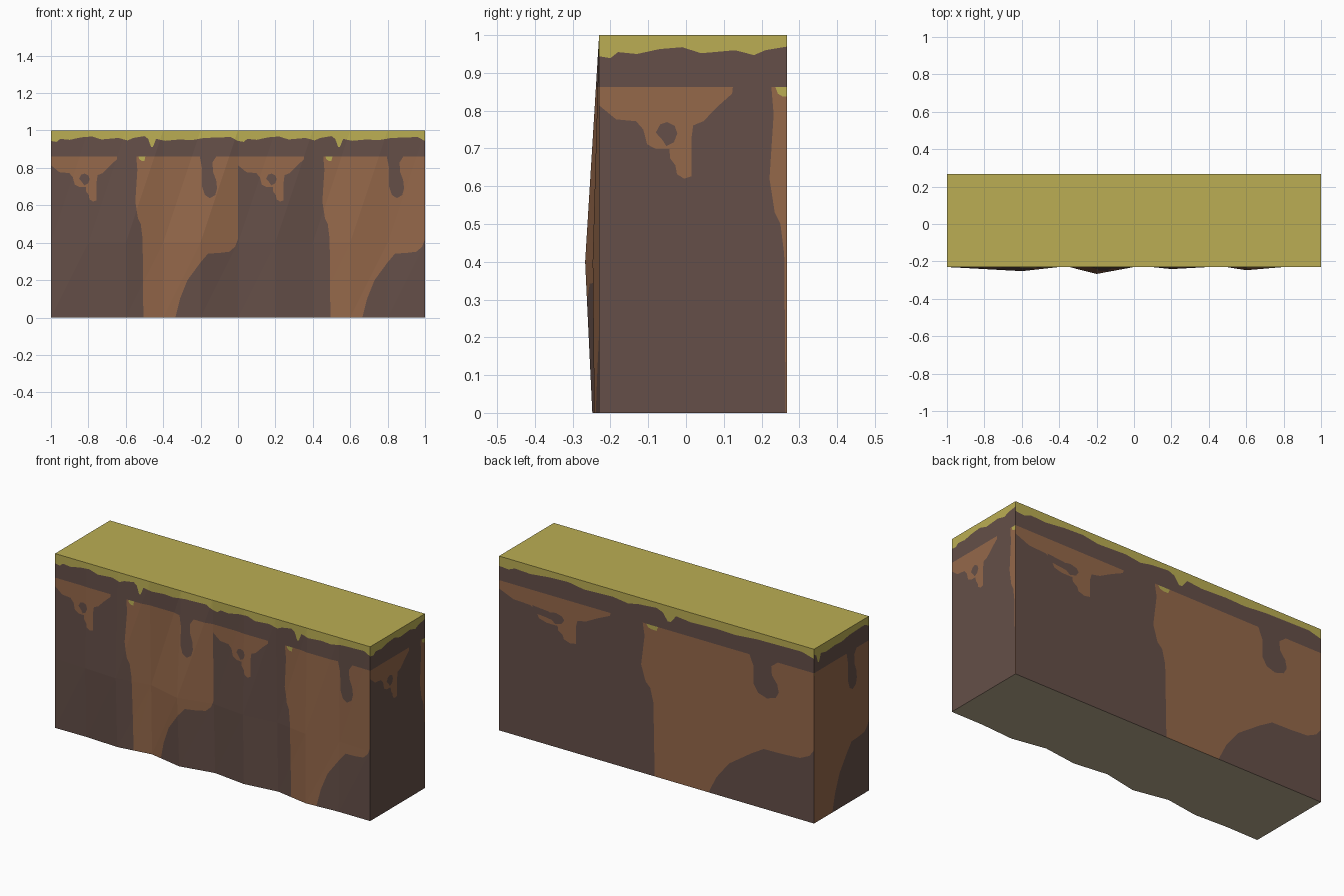
import bpy, bmesh
from mathutils import Vector
from mathutils.geometry import delaunay_2d_cdt

if "Cube" in bpy.data.objects:
    bpy.data.objects.remove(bpy.data.objects["Cube"])


def lin(c):
    c /= 255
    return c / 12.92 if c <= 0.04045 else ((c + 0.055) / 1.055) ** 2.4


def material(name, rgb):
    m = bpy.data.materials.new(name)
    m.diffuse_color = (*[lin(c) for c in rgb], 1)
    m.use_nodes = True
    m.node_tree.nodes["Principled BSDF"].inputs["Base Color"].default_value = m.diffuse_color
    return m


mats = [material("dark_earth", (101, 79, 72)), material("light_earth", (149, 104, 74)),
        material("moss_green", (187, 174, 83)), material("underside_tan", (185, 171, 141))]
DARK, LIGHT, GREEN, UNDER = range(4)
FRONT, BACK = -0.23, 0.267

# Earth pattern, one unit wide and repeating; later shapes paint over earlier ones
grass = [(0, 1), (0, .944), (.03, .939), (.05, .955), (.1, .95), (.16, .963), (.22, .968),
         (.27, .952), (.36, .96), (.41, .947), (.44, .96), (.5, .97), (.52, .955), (.535, .912),
         (.545, .912), (.562, .955), (.61, .945), (.69, .952), (.75, .948), (.82, .96), (.96, .965),
         (1, .944), (1, 1)]
patch = [(0, .862), (0, .814), (.045, .777), (.098, .772), (.117, .75), (.127, .711),
         (.151, .698), (.186, .698), (.188, .674), (.202, .655), (.206, .632), (.225, .62),
         (.244, .626), (.244, .724), (.249, .761), (.276, .772), (.315, .812), (.352, .845),
         (.354, .862)]
hole = [(.15, .742), (.162, .764), (.18, .77), (.2, .76), (.207, .74), (.198, .716),
        (.178, .706), (.168, .722)]
slab = [(.456, .862), (.462, .79), (.451, .62), (.465, .53), (.48, .5), (.49, .42), (.494, 0),
        (.665, 0), (.69, .1), (.73, .2), (.8, .295), (.84, .342), (.9, .345), (.955, .352),
        (.985, .38), (1, .42), (1, .862)]
drip = [(.795, .862), (.808, .8), (.808, .7), (.823, .655), (.85, .638), (.878, .655),
        (.888, .69), (.883, .735), (.866, .78), (.864, .83), (.885, .862)]
spot = [(.467, .862), (.473, .845), (.485, .838), (.5, .838), (.505, .862)]
shapes = [(grass, GREEN), (patch, LIGHT), (hole, DARK), (slab, LIGHT), (drip, DARK),
          (spot, GREEN)]
# On the stretched back wall the hole opens sideways
gap = [(.105, .775), (.16, .765), (.17, .722), (.15, .728), (.11, .735)]

# Bulging front: depth at eleven columns for the bottom and middle rows
rows = [0, .4, 1]
depth = [[FRONT, -.228, -.238, -.208, -.248, -.208, -.233, -.207, -.243, -.23, FRONT],
         [FRONT, -.241, -.252, -.216, -.267, -.22, -.241, -.215, -.247, -.222, FRONT],
         [FRONT] * 11]


def front_point(s, v):
    i = min(int(s / .2), 9)
    j = 0 if v < .4 else 1
    a, b = s / .2 - i, (v - rows[j]) / (rows[j + 1] - rows[j])
    h00, h10, h01, h11 = depth[j][i], depth[j][i + 1], depth[j + 1][i], depth[j + 1][i + 1]
    y = h00 + a * (h10 - h00) + b * (h11 - h10) if a > b else h00 + b * (h01 - h00) + a * (h11 - h01)
    return (s - 1, y, v)


def inside(p, poly):
    hit = False
    for (x1, y1), (x2, y2) in zip(poly, poly[1:] + poly[:1]):
        if (y1 > p[1]) != (y2 > p[1]) and p[0] < x1 + (p[1] - y1) * (x2 - x1) / (y2 - y1):
            hit = not hit
    return hit


bm = bmesh.new()


def panel(width, start, scale, place, grid=False, extra=()):
    """Wall of given width, cut along the pattern outlines and coloured."""
    pts, edges, painted = [], [], []

    def outline(poly):
        n = len(pts)
        pts.extend(Vector(p) for p in poly)
        edges.extend((n + k, n + (k + 1) % len(poly)) for k in range(len(poly)))

    def line(p, q):
        pts.extend((Vector(p), Vector(q)))
        edges.append((len(pts) - 2, len(pts) - 1))

    outline([(0, 0), (width, 0), (width, 1), (0, 1)])
    for tile in range(2 if grid else 1):
        for poly, col in shapes + list(extra):
            moved = [((u + tile - start) / scale, v) for u, v in poly]
            outline(moved)
            painted.append((moved, col))
    if grid:
        line((0, .4), (2, .4))
        for i in range(10):
            x = i * .2
            line((x, 0), (x, 1))
            line((x, 0), (x + .2, .4))
            line((x, .4), (x + .2, 1))
    verts, _, faces, *_ = delaunay_2d_cdt(pts, edges, [], 0, 1e-5)
    bv = {}
    for f in faces:
        c = sum((verts[k] for k in f), Vector((0, 0))) / len(f)
        if not (0 < c.x < width and 0 < c.y < 1):
            continue
        for k in f:
            if k not in bv:
                s = min(max(verts[k].x, 0), width)
                bv[k] = bm.verts.new(place(s, min(max(verts[k].y, 0), 1)))
        face = bm.faces.new([bv[k] for k in f])
        face.material_index = DARK
        for poly, col in painted:
            if inside(c, poly):
                face.material_index = col


# Four walls
D = BACK - FRONT
panel(2, 0, 1, front_point, grid=True)
panel(2, 0, .5, lambda s, v: (1 - s, BACK, v), extra=[(gap, DARK)])
panel(D, 0, 1, lambda s, v: (1, FRONT + s, v))
panel(D, .5, 1, lambda s, v: (-1, BACK - s, v))

# Mossy top and plain underside following the wavy foot
top = bm.faces.new([bm.verts.new(p) for p in
                    ((-1, FRONT, 1), (1, FRONT, 1), (1, BACK, 1), (-1, BACK, 1))])
top.material_index = GREEN
foot = [(-1, BACK, 0), (1, BACK, 0)] + [(i * .2 - 1, depth[0][i], 0) for i in range(10, -1, -1)]
under = bm.faces.new([bm.verts.new(p) for p in foot])
under.material_index = UNDER
bmesh.ops.remove_doubles(bm, verts=bm.verts, dist=1e-5)

mesh = bpy.data.meshes.new("cliff_block")
bm.to_mesh(mesh)
bm.free()
for m in mats:
    mesh.materials.append(m)
block = bpy.data.objects.new("cliff_block", mesh)
bpy.context.collection.objects.link(block)
